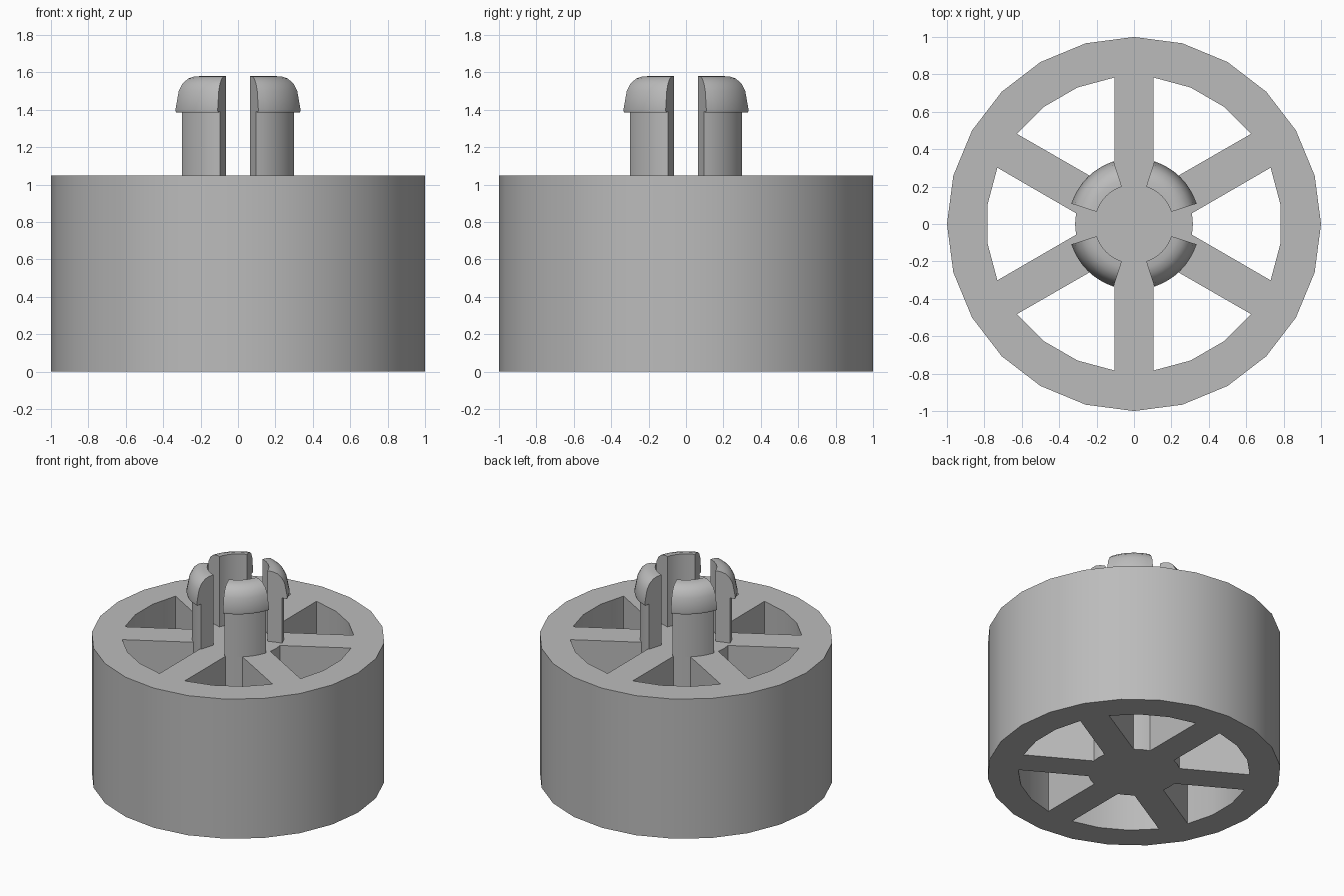
import bpy, bmesh
from math import sin, cos, radians

cube = bpy.data.objects.get("Cube")
if cube:
    bpy.data.objects.remove(cube, do_unlink=True)

HEIGHT = 1.05
HUB_R = 0.315
RIM_IN = 0.79

grey = bpy.data.materials.new("plain grey")
grey.use_nodes = True
colour = (0.5, 0.5, 0.5, 1)
grey.diffuse_color = colour
grey.node_tree.nodes["Principled BSDF"].inputs["Base Color"].default_value = colour


def polar(r, deg):
    return r * cos(radians(deg)), r * sin(radians(deg))


def add_prism(bm, outline, z0, z1):
    """Extrude a flat outline upwards into a closed solid."""
    base = bm.faces.new([bm.verts.new((x, y, z0)) for x, y in outline])
    top = bmesh.ops.extrude_face_region(bm, geom=[base])["geom"]
    verts = [v for v in top if isinstance(v, bmesh.types.BMVert)]
    bmesh.ops.translate(bm, verts=verts, vec=(0, 0, z1 - z0))


def finish(bm, name):
    bmesh.ops.recalc_face_normals(bm, faces=bm.faces)
    mesh = bpy.data.meshes.new(name)
    bm.to_mesh(mesh)
    bm.free()
    mesh.materials.append(grey)
    obj = bpy.data.objects.new(name, mesh)
    bpy.context.collection.objects.link(obj)
    return obj


def smooth(obj):
    bpy.ops.object.select_all(action="DESELECT")
    obj.select_set(True)
    bpy.context.view_layer.objects.active = obj
    bpy.ops.object.shade_smooth_by_angle(angle=radians(32))


# Wheel drum
bm = bmesh.new()
add_prism(bm, [polar(1, i * 15) for i in range(24)], 0, HEIGHT)
wheel = finish(bm, "spoked_wheel")

# Six through openings that leave the rim, spokes and hub
bm = bmesh.new()
for i in range(6):
    mid = i * 60
    outline = [polar(RIM_IN, mid + a) for a in (-22.4, -7.5, 7.5, 22.4)]
    outline += [polar(HUB_R, mid + a) for a in (10.5, 0, -10.5)]
    add_prism(bm, outline, -0.2, HEIGHT + 0.2)
cutter = finish(bm, "opening_cutter")

cut = wheel.modifiers.new("openings", "BOOLEAN")
cut.operation = "DIFFERENCE"
cut.solver = "EXACT"
cut.object = cutter
bpy.ops.object.select_all(action="DESELECT")
wheel.select_set(True)
bpy.context.view_layer.objects.active = wheel
bpy.ops.object.modifier_apply(modifier=cut.name)
bpy.data.objects.remove(cutter, do_unlink=True)
smooth(wheel)

# Snap prongs: radius/height section with a hooked, rounded head
section = [(0.21, HEIGHT), (HUB_R, HEIGHT), (HUB_R, 1.39), (0.348, 1.385),
           (0.352, 1.4), (0.333, 1.5), (0.312, 1.54), (0.28, 1.567),
           (0.245, 1.578), (0.21, 1.58)]
STEPS = 8
for n, name in enumerate(("back_left", "back_right", "front_right", "front_left")):
    bm = bmesh.new()
    rings = []
    for s in range(STEPS + 1):
        angle = n * 90 + 18 + 54 * s / STEPS
        rings.append([bm.verts.new((*polar(r, angle), z)) for r, z in section])
    for a, b in zip(rings, rings[1:]):
        for k in range(len(section)):
            j = (k + 1) % len(section)
            bm.faces.new((a[k], a[j], b[j], b[k]))
    bm.faces.new(rings[0])
    bm.faces.new(rings[-1])
    smooth(finish(bm, name + "_prong"))
